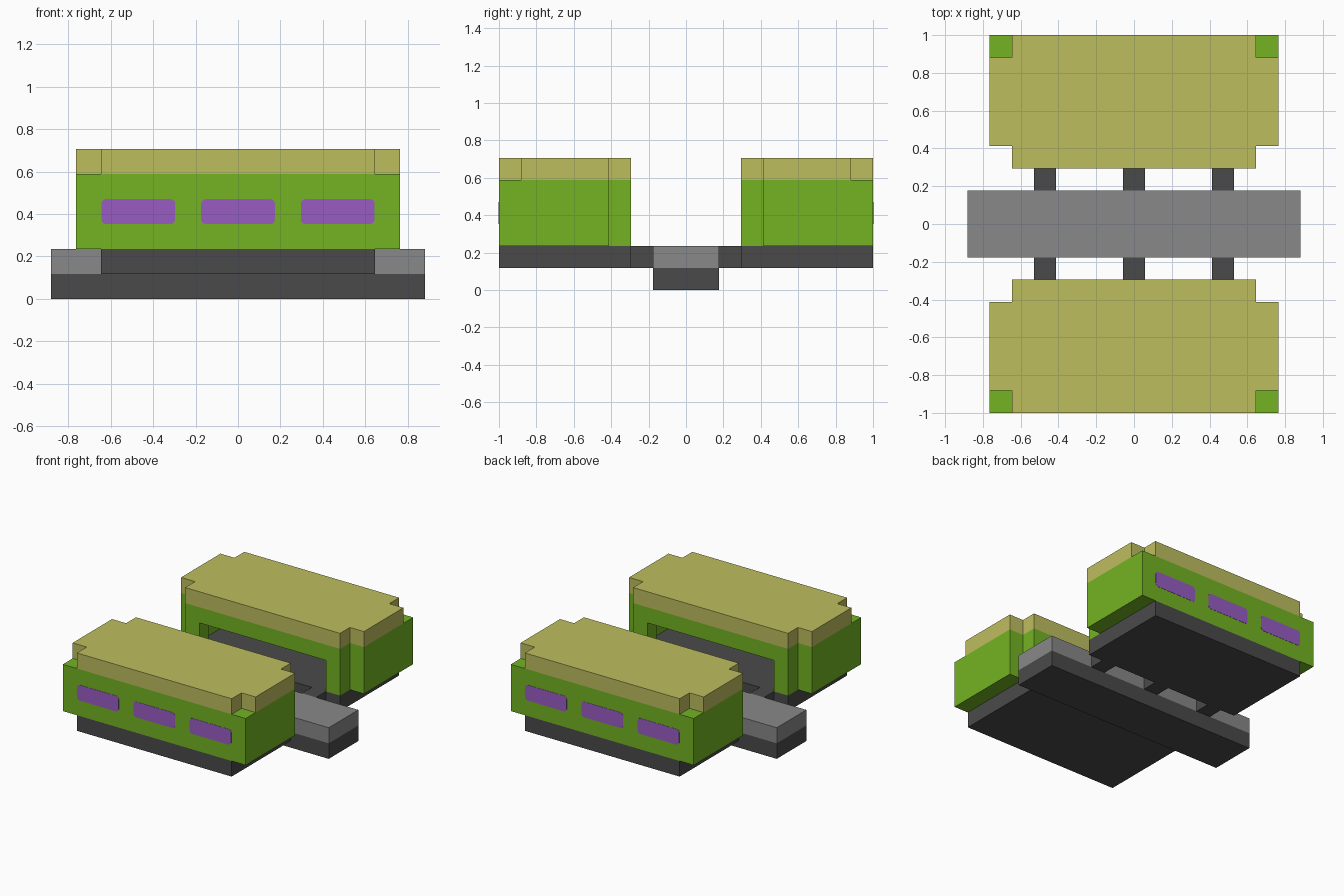
import bpy, bmesh, math

cube = bpy.data.objects.get("Cube")
if cube:
    bpy.data.objects.remove(cube, do_unlink=True)

U = 2 / 17  # one grid step; every dimension below is in these steps


def material(name, rgb):
    lin = [((c / 255 + 0.055) / 1.055) ** 2.4 for c in rgb] + [1]
    m = bpy.data.materials.new(name)
    m.use_nodes = True
    m.diffuse_color = lin
    bsdf = m.node_tree.nodes["Principled BSDF"]
    bsdf.inputs["Base Color"].default_value = lin
    bsdf.inputs["Roughness"].default_value = 0.8
    return m


GREEN = material("wall green", (115, 180, 35))
OLIVE = material("roof olive", (190, 189, 95))
PURPLE = material("window purple", (152, 92, 194))
GREY = material("deck grey", (136, 136, 136))
DARK = material("base dark grey", (74, 74, 74))


def prism(name, pts, lo, hi, mat, upright=False, mirror=True):
    """Extrude an outline along z, or along y when upright; mirror it to the other side."""
    bm = bmesh.new()
    verts = [bm.verts.new((a * U, lo * U, b * U) if upright else (a * U, b * U, lo * U))
             for a, b in pts]
    face = bm.faces.new(verts)
    new = bmesh.ops.extrude_face_region(bm, geom=[face])["geom"]
    d = (hi - lo) * U
    bmesh.ops.translate(bm, verts=[v for v in new if isinstance(v, bmesh.types.BMVert)],
                        vec=(0, d, 0) if upright else (0, 0, d))
    bmesh.ops.recalc_face_normals(bm, faces=bm.faces)
    me = bpy.data.meshes.new(name)
    bm.to_mesh(me)
    bm.free()
    me.materials.append(mat)
    ob = bpy.data.objects.new(name, me)
    bpy.context.collection.objects.link(ob)
    if mirror:
        mod = ob.modifiers.new("Mirror", 'MIRROR')
        mod.use_axis = (False, True, False)
        mod.use_mirror_merge = False
    return ob


def rect(x0, x1, y0, y1):
    return [(x0, y0), (x1, y0), (x1, y1), (x0, y1)]


def rounded(cx, cz, hw, hh, r, steps=3):
    pts = []
    for i, (sx, sz) in enumerate([(1, 1), (-1, 1), (-1, -1), (1, -1)]):
        for k in range(steps + 1):
            a = math.pi / 2 * (i + k / steps)
            pts.append((cx + sx * (hw - r) + r * math.cos(a),
                        cz + sz * (hh - r) + r * math.sin(a)))
    return pts


# Central deck on its dark foundation
prism("deck_foundation", rect(-7.5, 7.5, -1.5, 1.5), 0, 1, DARK, mirror=False)
prism("deck_slab", rect(-7.5, 7.5, -1.5, 1.5), 1, 2, GREY, mirror=False)

# Floor bases and the three short links to the deck
prism("building_base", rect(-5.5, 5.5, 2.5, 8.5), 1, 2, DARK)
for side, x in (("right", -4), ("middle", 0), ("left", 4)):
    prism(f"link_{side}", rect(x - 0.5, x + 0.5, 1.5, 2.5), 1, 2, DARK)

# Outer and side walls, open toward the deck
prism("outer_walls", [(6.5, 3.5), (6.5, 8.5), (-6.5, 8.5), (-6.5, 3.5),
                      (-5.5, 3.5), (-5.5, 7.5), (5.5, 7.5), (5.5, 3.5)], 2, 5, GREEN)

# Deck-side wall with a wide doorway
prism("doorway_wall", [(-5.5, 2), (-4.5, 2), (-4.5, 4), (4.5, 4), (4.5, 2),
                       (5.5, 2), (5.5, 5), (-5.5, 5)], 2.5, 3.5, GREEN, upright=True)

# Roof slab with notched corners
prism("roof", [(-5.5, 2.5), (5.5, 2.5), (5.5, 3.5), (6.5, 3.5), (6.5, 7.5), (5.5, 7.5),
               (5.5, 8.5), (-5.5, 8.5), (-5.5, 7.5), (-6.5, 7.5), (-6.5, 3.5), (-5.5, 3.5)],
      5, 6, OLIVE)

# Windows: thin panes on both faces of the outer wall
for side, x in (("right", -4), ("middle", 0), ("left", 4)):
    pane = rounded(x, 3.5, 1.48, 0.5, 0.18)
    prism(f"window_outer_{side}", pane, 8.47, 8.515, PURPLE, upright=True)
    prism(f"window_inner_{side}", pane, 7.485, 7.53, PURPLE, upright=True)
